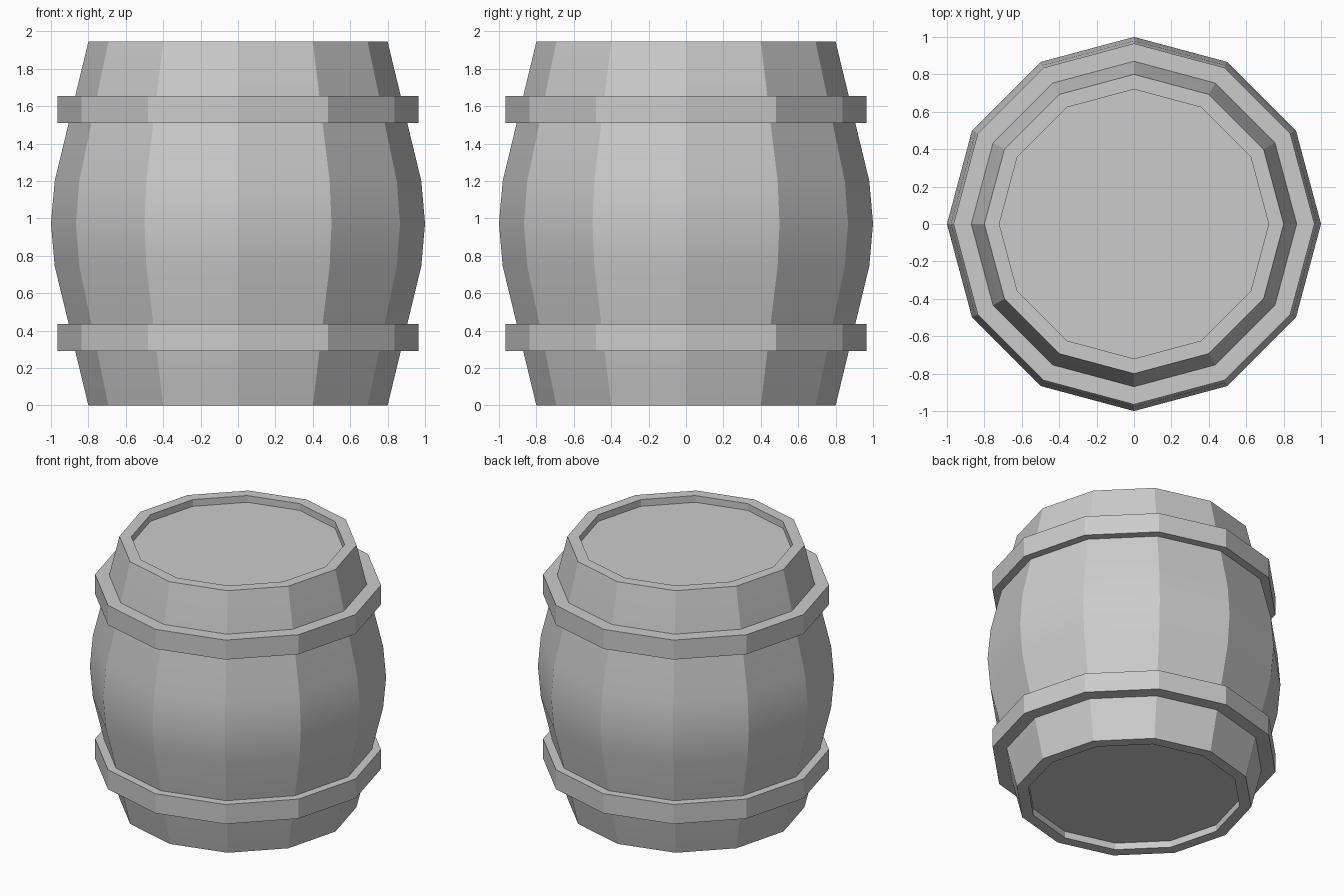
import bpy, math

cube = bpy.data.objects.get("Cube")
if cube:
    bpy.data.objects.remove(cube, do_unlink=True)

SIDES = 12
HEIGHT = 1.945

grey = bpy.data.materials.new("light grey")
grey.use_nodes = True
colour = (0.6, 0.6, 0.6, 1)
grey.diffuse_color = colour
grey.node_tree.nodes["Principled BSDF"].inputs["Base Color"].default_value = colour


def lathe(name, profile, closed=False):
    """Turn a (radius, z) profile, listed upwards on the outside, about z."""
    n = len(profile)
    verts = [(r * math.cos(a), r * math.sin(a), z)
             for r, z in profile
             for a in (math.tau * i / SIDES for i in range(SIDES))]
    faces = []
    for k in range(n if closed else n - 1):
        lo, hi = k * SIDES, (k + 1) % n * SIDES
        for i in range(SIDES):
            j = (i + 1) % SIDES
            faces.append((lo + i, lo + j, hi + j, hi + i))
    if not closed:
        faces.append(tuple(reversed(range(SIDES))))
        faces.append(tuple(range((n - 1) * SIDES, n * SIDES)))
    mesh = bpy.data.meshes.new(name)
    mesh.from_pydata(verts, [], faces)
    mesh.materials.append(grey)
    obj = bpy.data.objects.new(name, mesh)
    bpy.context.collection.objects.link(obj)
    bpy.ops.object.select_all(action='DESELECT')
    obj.select_set(True)
    bpy.context.view_layer.objects.active = obj
    bpy.ops.object.shade_smooth_by_angle(angle=math.radians(20))
    return obj


# Bulging body with a recessed head at each end
half = [(0.72, 0.05), (0.72, 0), (0.80, 0), (0.98, 0.745)]
upper = [(r, HEIGHT - z) for r, z in reversed(half)]
lathe("barrel_body", half + [(1.0, HEIGHT / 2)] + upper)

# Two hoops
for name, z in (("lower_hoop", 0.29), ("upper_hoop", 1.51)):
    top = z + 0.145
    lathe(name, [(0.965, z), (0.965, top), (0.85, top), (0.85, z)], closed=True)
